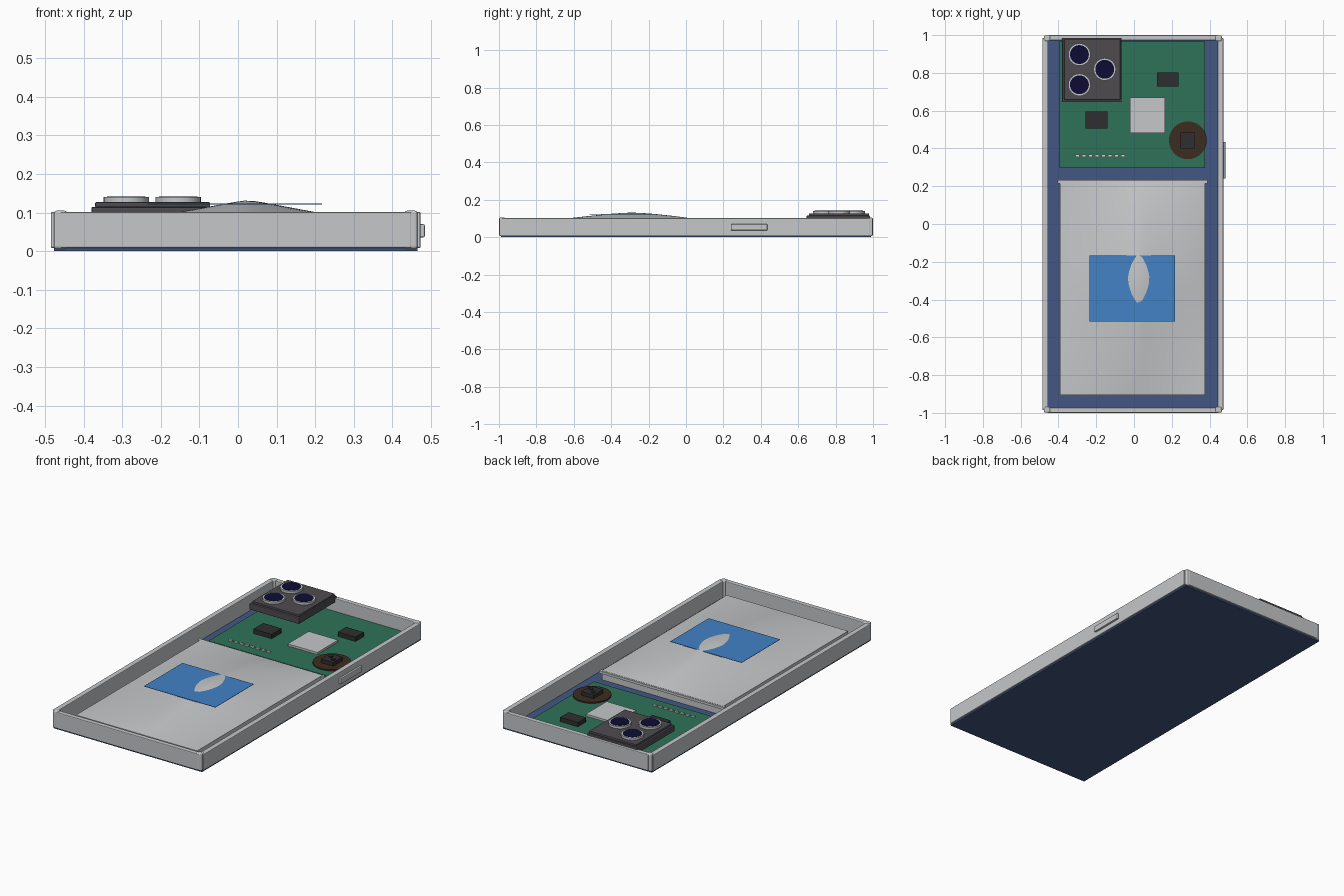
import bpy, bmesh, math

if "Cube" in bpy.data.objects:
    bpy.data.objects.remove(bpy.data.objects["Cube"])


def lin(c):
    c /= 255
    return c / 12.92 if c <= 0.04045 else ((c + 0.055) / 1.055) ** 2.4


def material(name, r, g, b):
    m = bpy.data.materials.new(name)
    m.diffuse_color = (lin(r), lin(g), lin(b), 1)
    m.use_nodes = True
    m.node_tree.nodes["Principled BSDF"].inputs["Base Color"].default_value = m.diffuse_color
    return m


silver = material("silver", 197, 199, 201)
screen_blue = material("screen_blue", 66, 87, 132)
board_green = material("board_green", 46, 114, 89)
chip_black = material("chip_black", 47, 47, 49)
camera_grey = material("camera_grey", 78, 75, 80)
lens_navy = material("lens_navy", 13, 12, 52)
label_blue = material("label_blue", 66, 130, 198)
coil_brown = material("coil_brown", 60, 44, 33)
pin_white = material("pin_white", 222, 224, 224)


def finish(name, bm, mat):
    me = bpy.data.meshes.new(name)
    bm.to_mesh(me)
    bm.free()
    me.materials.append(mat)
    ob = bpy.data.objects.new(name, me)
    bpy.context.collection.objects.link(ob)
    return ob


def box(name, x, y, z, mat, bevel=0, segments=2):
    """Box from (min, max) pairs, with optional rounded edges."""
    bm = bmesh.new()
    bmesh.ops.create_cube(bm, size=1)
    for v in bm.verts:
        v.co = [lo + (c + 0.5) * (hi - lo) for c, (lo, hi) in zip(v.co, (x, y, z))]
    ob = finish(name, bm, mat)
    if bevel:
        mod = ob.modifiers.new("rounding", "BEVEL")
        mod.width, mod.segments = bevel, segments
    return ob


def disc(name, x, y, r, z, mat, sides=32):
    bm = bmesh.new()
    bmesh.ops.create_cone(bm, cap_ends=True, segments=sides, radius1=r, radius2=r,
                          depth=z[1] - z[0])
    bmesh.ops.translate(bm, verts=bm.verts, vec=(x, y, (z[0] + z[1]) / 2))
    ob = finish(name, bm, mat)
    smooth(ob)
    return ob


def smooth(ob):
    bpy.ops.object.select_all(action="DESELECT")
    bpy.context.view_layer.objects.active = ob
    ob.select_set(True)
    bpy.ops.object.shade_smooth_by_angle(angle=math.radians(30))


CX = -0.006  # centre line of the case, the button sticks out on the right

# Screen panel, also the floor of the open case
box("screen", (CX - 0.471, CX + 0.471), (-0.99, 0.99), (0, 0.01), screen_blue)

# Frame rails and corner posts
for s, side in ((-1, "left"), (1, "right")):
    xs = sorted((CX + s * 0.479, CX + s * 0.449))
    box(side + "_rail", xs, (-0.985, 0.985), (0.008, 0.102), silver, 0.004)
    for t, end in ((-1, "front"), (1, "back")):
        px = sorted((CX + s * 0.471, CX + s * 0.437))
        py = sorted((t * 0.998, t * 0.968))
        box(f"{end}_{side}_corner", px, py, (0.006, 0.105), silver, 0.007, 3)
for t, end in ((-1, "front"), (1, "back")):
    ys = sorted((t * 1.0, t * 0.972))
    box(end + "_rail", (CX - 0.455, CX + 0.455), ys, (0.008, 0.102), silver, 0.004)

# Side button
box("side_button", (0.465, 0.484), (0.24, 0.435), (0.036, 0.07), silver, 0.004)

# Swollen battery: a grid bulged upward, with straight sides
X0, X1, Y0, Y1 = -0.393, 0.375, -0.905, 0.225
bm = bmesh.new()
bmesh.ops.create_grid(bm, x_segments=30, y_segments=36, size=1)
for v in bm.verts:
    u, w = v.co.x, v.co.y
    x = X0 + (u + 1) / 2 * (X1 - X0)
    y = Y0 + (w + 1) / 2 * (Y1 - Y0)
    bulge = math.exp(-(abs(x - 0.025) / 0.266) ** 1.3 - (abs(y + 0.29) / 0.47) ** 1.6)
    bulge *= (1 - u ** 6) * (1 - w ** 6)
    v.co = (x, y, 0.065 + 0.067 * bulge)
rim = [e for e in bm.edges if e.is_boundary]
skirt = bmesh.ops.extrude_edge_only(bm, edges=rim)["geom"]
low = [g for g in skirt if isinstance(g, bmesh.types.BMVert)]
for v in low:
    v.co.z = 0.012
bmesh.ops.contextual_create(bm, geom=[g for g in skirt if isinstance(g, bmesh.types.BMEdge)])
bmesh.ops.recalc_face_normals(bm, faces=bm.faces)
smooth(finish("battery", bm, silver))
box("battery_end_lip", (-0.405, 0.388), (0.215, 0.234), (0.05, 0.064), silver)

# Flat label, pierced by the bulge
box("battery_label", (-0.235, 0.217), (-0.515, -0.167), (0.1215, 0.1235), label_blue)

# Circuit board with chips
box("circuit_board", (-0.395, 0.375), (0.297, 0.97), (0.01, 0.03), board_green)
box("processor", (-0.022, 0.165), (0.482, 0.67), (0.03, 0.042), silver)
box("left_chip", (-0.257, -0.14), (0.505, 0.595), (0.03, 0.055), chip_black)
box("right_chip", (0.123, 0.235), (0.727, 0.802), (0.03, 0.055), chip_black)

# Row of contact pins
for i in range(8):
    x = -0.31 + i * 0.0345
    box(f"contact_pin_{i + 1}", (x, x + 0.022), (0.356, 0.367), (0.03, 0.038), pin_white)

# Round coil with a small module on it
disc("coil", 0.285, 0.443, 0.1, (0.03, 0.037), coil_brown, 48)
box("coil_module", (0.245, 0.323), (0.4, 0.485), (0.037, 0.058), chip_black)
for i, (x, y) in enumerate(((0.27, 0.455), (0.302, 0.43))):
    disc(f"module_stud_{i + 1}", x, y, 0.012, (0.058, 0.063), chip_black, 16)

# Camera block with three lenses
box("camera_base", (-0.38, -0.065), (0.645, 0.985), (0.08, 0.115), camera_grey, 0.004)
box("camera_plate", (-0.37, -0.072), (0.657, 0.978), (0.114, 0.127), camera_grey, 0.003)
for i, (x, y) in enumerate(((-0.289, 0.897), (-0.155, 0.819), (-0.289, 0.737))):
    disc(f"lens_ring_{i + 1}", x, y, 0.059, (0.126, 0.14), silver)
    disc(f"lens_glass_{i + 1}", x, y, 0.05, (0.136, 0.1415), lens_navy)
